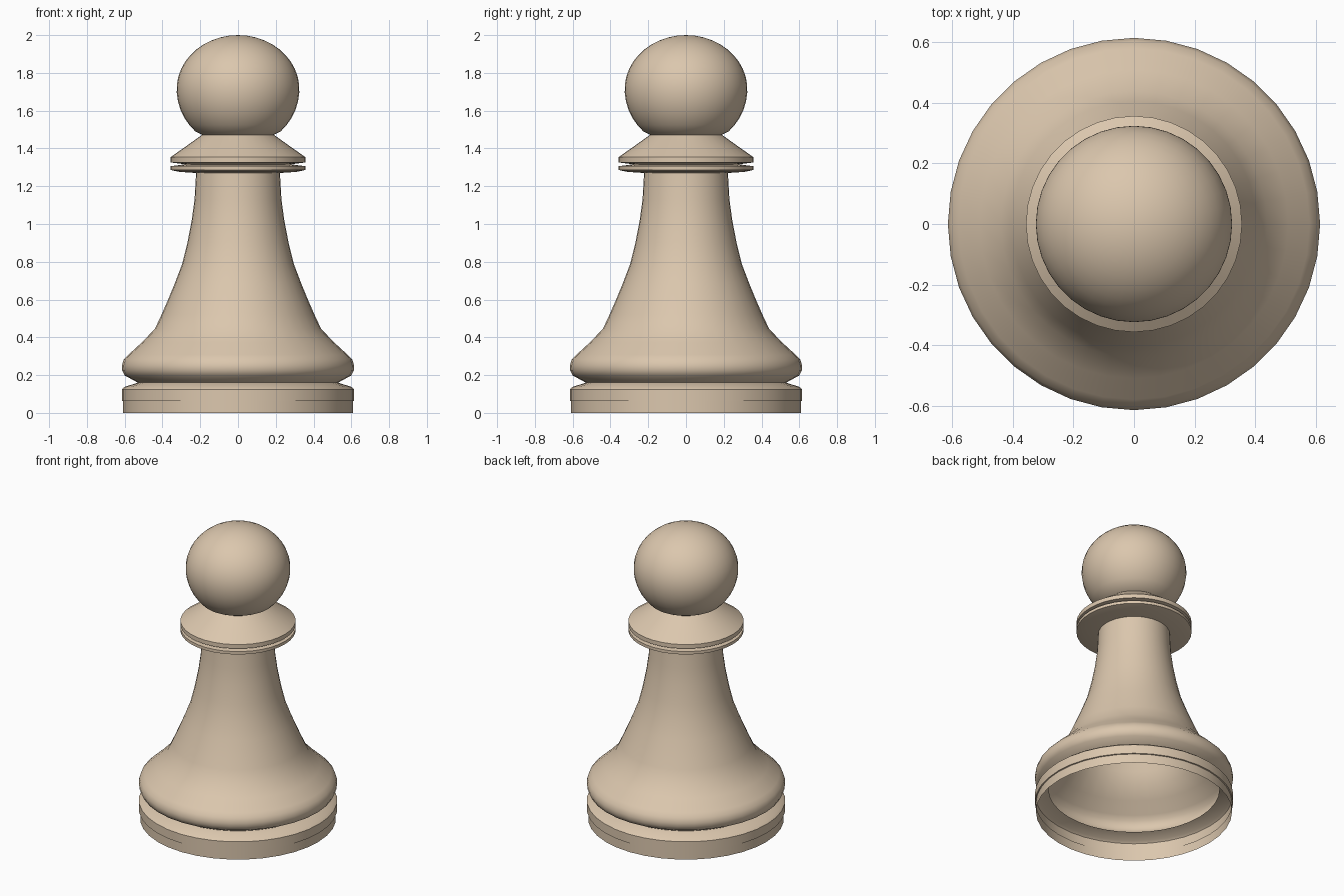
import bpy, bmesh, math

if "Cube" in bpy.data.objects:
    bpy.data.objects.remove(bpy.data.objects["Cube"])

SIDES = 36
wood = bpy.data.materials.new("pale wood")
wood.diffuse_color = (0.71, 0.57, 0.42, 1)
wood.use_nodes = True
wood.node_tree.nodes["Principled BSDF"].inputs["Base Color"].default_value = wood.diffuse_color


def lathe(name, profile, angle):
    """Turn a bottom-to-top (radius, z) profile into a thin open shell."""
    bm = bmesh.new()
    rings = []
    for r, z in profile:
        if r == 0:
            rings.append([bm.verts.new((0, 0, z))] * SIDES)
        else:
            rings.append([bm.verts.new((r * math.cos(2 * math.pi * j / SIDES),
                                        r * math.sin(2 * math.pi * j / SIDES), z))
                          for j in range(SIDES)])
    for low, high in zip(rings, rings[1:]):
        for j in range(SIDES):
            k = (j + 1) % SIDES
            corners = [low[j], low[k], high[k], high[j]]
            bm.faces.new(list(dict.fromkeys(corners)))
    mesh = bpy.data.meshes.new(name)
    bm.to_mesh(mesh)
    bm.free()
    mesh.materials.append(wood)
    ob = bpy.data.objects.new(name, mesh)
    bpy.context.collection.objects.link(ob)
    bpy.ops.object.select_all(action='DESELECT')
    ob.select_set(True)
    bpy.context.view_layer.objects.active = ob
    bpy.ops.object.shade_smooth_by_angle(angle=math.radians(angle))
    return ob


# foot ring, open underneath
lathe("base_ring", [(.608, 0), (.608, .062), (.615, .064), (.615, .125),
                    (.60, .138), (.53, .16)], 40)

# rounded bulge flowing into the tapering stem
lathe("body", [(.53, .16), (.60, .198), (.613, .225), (.615, .25), (.605, .282),
               (.58, .308), (.51, .372), (.44, .445), (.405, .52), (.37, .60),
               (.335, .685), (.295, .79), (.268, .90), (.245, 1.02),
               (.23, 1.13), (.222, 1.27)], 50)

# double collar with a thin groove
lathe("collar", [(.222, 1.27), (.31, 1.276), (.357, 1.286), (.357, 1.306),
                 (.28, 1.316), (.357, 1.326), (.357, 1.354), (.27, 1.415),
                 (.19, 1.472)], 40)

# slightly flattened ball
head = [(.19, 1.472)]
for i in range(17):
    a = math.radians(-46 + 136 * i / 16)
    s = math.sin(a)
    head.append((.325 * math.cos(a) if i < 16 else 0,
                 1.713 + s * (.287 if s > 0 else .31)))
lathe("head", head, 60)
